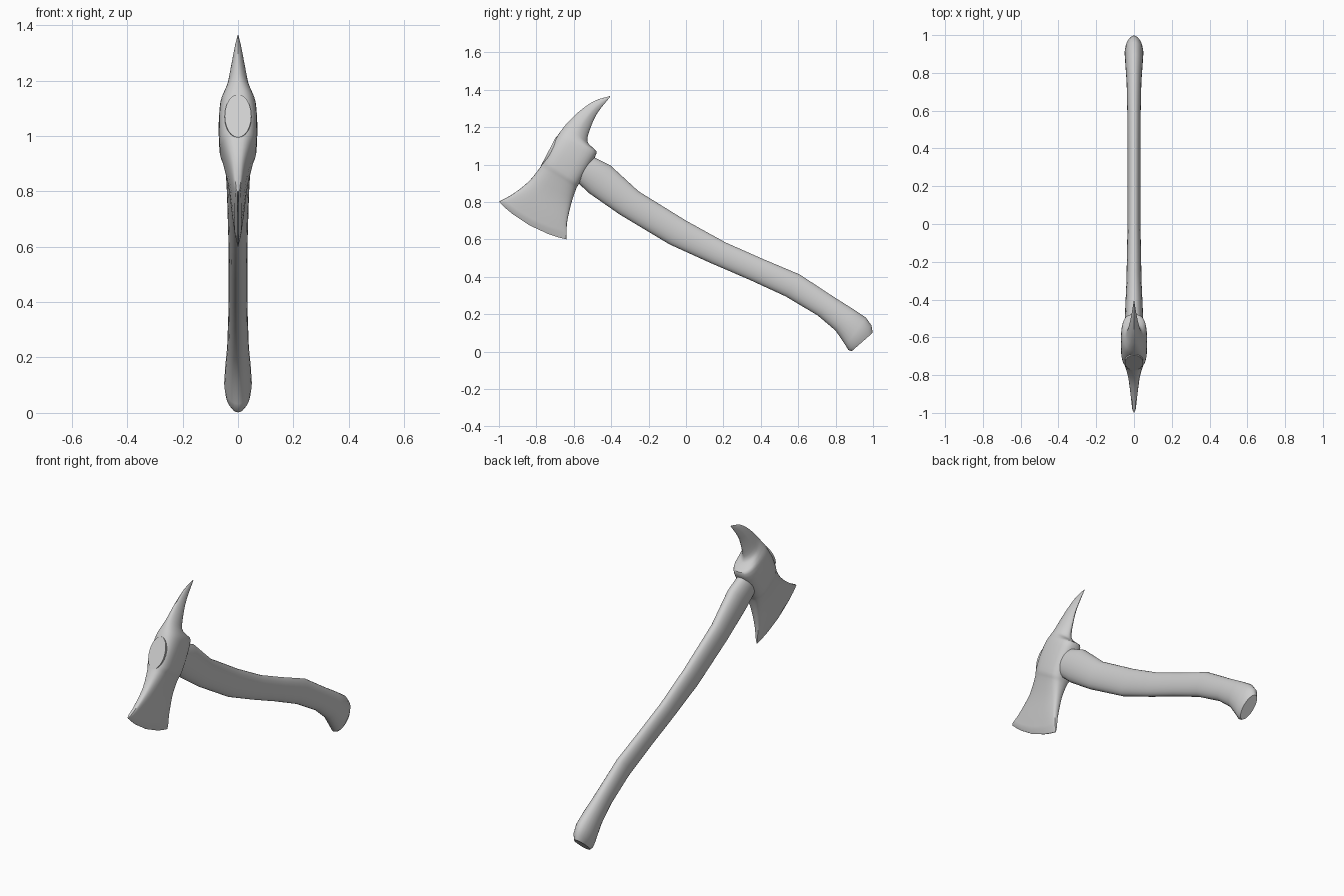
import bpy
import bmesh
from math import sin, cos, pi, copysign, radians
from mathutils import Vector

default_cube = bpy.data.objects.get("Cube")
if default_cube:
    bpy.data.objects.remove(default_cube, do_unlink=True)

grey = bpy.data.materials.new("light grey")
grey.use_nodes = True
colour = (0.62, 0.62, 0.62, 1)
grey.diffuse_color = colour
grey.node_tree.nodes["Principled BSDF"].inputs["Base Color"].default_value = colour


def power(value, exponent):
    return copysign(abs(value) ** exponent, value)


def ring_points(station, sides):
    """Superellipse between two outline points, optionally bowed along its length."""
    start_y, start_z, end_y, end_z, half_width, squareness, bow = station
    start, end = Vector((0, start_y, start_z)), Vector((0, end_y, end_z))
    chord = end - start
    normal = Vector((0, chord.z, -chord.y))
    if normal.length > 0:
        normal.normalize()
    points = []
    for i in range(sides):
        angle = 2 * pi * i / sides
        along = power(cos(angle), 2 / squareness)
        across = power(sin(angle), 2 / squareness)
        point = start + chord * (1 + along) / 2 + normal * bow * (1 - along ** 2)
        point.x = half_width * across
        points.append(point)
    return points


def refine(stations, steps):
    """Catmull-Rom interpolation between neighbouring stations."""
    result = []
    last = len(stations) - 1
    for i in range(last):
        a, b = stations[max(i - 1, 0)], stations[i]
        c, d = stations[i + 1], stations[min(i + 2, last)]
        for step in range(steps):
            t = step / steps
            result.append([
                q + t * (r - p) / 2
                + t * t * (2 * p - 5 * q + 4 * r - s) / 2
                + t ** 3 * (3 * q - p - 3 * r + s) / 2
                for p, q, r, s in zip(a, b, c, d)])
    result.append(list(stations[last]))
    return result


def loft(name, stations, sides, sharp_angle):
    bm = bmesh.new()
    rings = [[bm.verts.new(p) for p in ring_points(s, sides)] for s in stations]
    for lower, upper in zip(rings, rings[1:]):
        for i in range(sides):
            j = (i + 1) % sides
            bm.faces.new((lower[i], lower[j], upper[j], upper[i]))
    bm.faces.new(rings[0])
    bm.faces.new(rings[-1])
    bmesh.ops.recalc_face_normals(bm, faces=bm.faces)
    mesh = bpy.data.meshes.new(name)
    bm.to_mesh(mesh)
    bm.free()
    mesh.materials.append(grey)
    obj = bpy.data.objects.new(name, mesh)
    bpy.context.collection.objects.link(obj)
    bpy.ops.object.select_all(action='DESELECT')
    obj.select_set(True)
    bpy.context.view_layer.objects.active = obj
    bpy.ops.object.shade_smooth_by_angle(angle=radians(sharp_angle))
    return obj


# Head: front y, z, back y, z, half width, squareness, bow
cutting_edge = [
    (-1.0, .8, -.64, .6, .002, 5, .03),
    (-.99, .807, -.638, .635, .012, 5, .03),
]
body = [
    (-.99, .807, -.638, .635, .012, 5, .03),
    (-.92, .846, -.635, .696, .022, 4, .02),
    (-.84, .91, -.613, .793, .036, 3, .01),
    (-.78, .985, -.587, .87, .057, 2.8, 0),
    (-.76, 1.02, -.57, .9, .067, 3, 0),
    (-.726, 1.087, -.52, .985, .07, 3, 0),
    (-.688, 1.152, -.478, 1.06, .065, 2.7, 0),
    (-.661, 1.19, -.495, 1.087, .054, 2.2, 0),
    (-.63, 1.227, -.528, 1.125, .04, 1.8, 0),
    (-.57, 1.285, -.511, 1.194, .027, 1.6, 0),
    (-.49, 1.34, -.474, 1.275, .014, 1.6, 0),
    (-.407, 1.366, -.405, 1.362, .001, 2, 0),
]
loft("axe_head", cutting_edge[:1] + refine(body, 3), 32, 40)

# Handle: upper y, z, lower y, z, half width
grip = [
    (-.694, 1.15, -.775, .995, .048),
    (-.48, 1.033, -.57, .895, .048),
    (-.405, .996, -.517, .846, .047),
    (-.254, .857, -.356, .734, .04),
    (0, .7, -.088, .573, .035),
    (.21, .584, .137, .471, .034),
    (.404, .498, .335, .386, .034),
    (.608, .412, .533, .295, .035),
    (.795, .289, .704, .193, .039),
    (.897, .225, .8, .112, .046),
    (.961, .182, .854, .032, .05),
    (.992, .14, .868, .008, .045),
    (.998, .1, .886, .002, .033),
]
loft("handle", [station + (2, 0) for station in grip], 24, 50)
